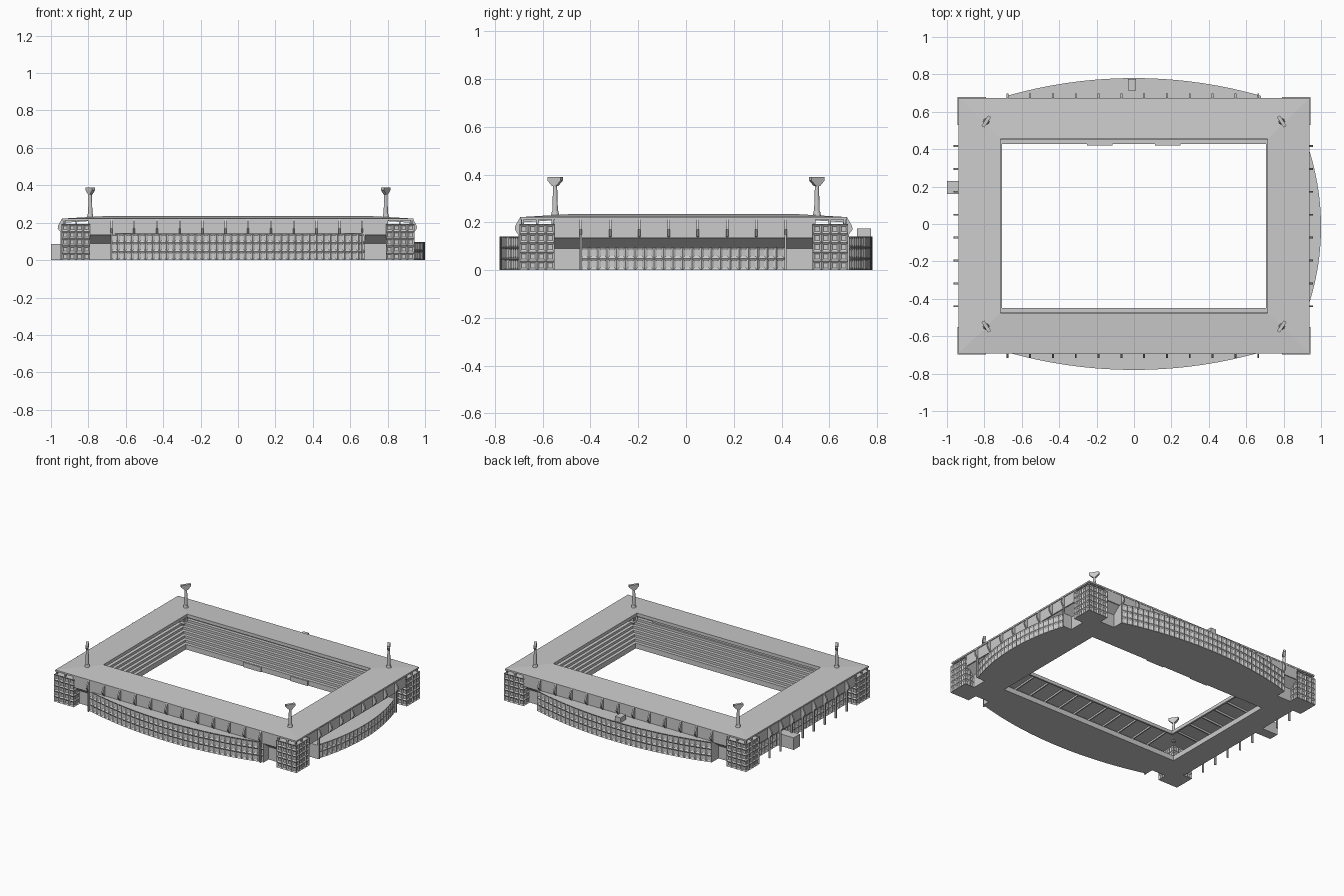
import bpy, bmesh, math
from mathutils import Vector, Matrix

if "Cube" in bpy.data.objects:
    bpy.data.objects.remove(bpy.data.objects["Cube"])

CY = -0.01                # centre line of the bowl in y
HX, HY = 0.715, 0.465     # half size of the roof opening


def finish(bm, name):
    bmesh.ops.recalc_face_normals(bm, faces=bm.faces[:])
    me = bpy.data.meshes.new(name)
    bm.to_mesh(me)
    bm.free()
    ob = bpy.data.objects.new(name, me)
    bpy.context.collection.objects.link(ob)
    return ob


def add_box(bm, x0, x1, y0, y1, z0, z1):
    m = Matrix.Translation(((x0 + x1) / 2, (y0 + y1) / 2, (z0 + z1) / 2))
    m = m @ Matrix.Diagonal((abs(x1 - x0), abs(y1 - y0), abs(z1 - z0), 1))
    bmesh.ops.create_cube(bm, size=1, matrix=m)


def box(name, *dims):
    bm = bmesh.new()
    add_box(bm, *dims)
    return finish(bm, name)


def ring_sweep(name, profile):
    """Closed profile of (dx, dy, z) offsets carried round the rectangular opening."""
    bm = bmesh.new()
    loops = [[bm.verts.new((sx * (HX + dx), CY + sy * (HY + dy), z))
              for sx, sy in ((-1, -1), (1, -1), (1, 1), (-1, 1))] for dx, dy, z in profile]
    for i, a in enumerate(loops):
        b = loops[(i + 1) % len(loops)]
        for k in range(4):
            j = (k + 1) % 4
            bm.faces.new((a[k], a[j], b[j], b[k]))
    return finish(bm, name)


def windowed_block(name, plan, z0, z1, rows, n_win, frame):
    """Prism over a plan; the first n_win sides get recessed windows."""
    bm = bmesh.new()
    levels = [[bm.verts.new((x, y, z0 + (z1 - z0) * r / rows)) for x, y in plan]
              for r in range(rows + 1)]
    windows = []
    n = len(plan)
    for a, b in zip(levels, levels[1:]):
        for k in range(n):
            j = (k + 1) % n
            f = bm.faces.new((a[k], a[j], b[j], b[k]))
            if k < n_win:
                windows.append(f)
    bm.faces.new(levels[0])
    bm.faces.new(levels[-1])
    bmesh.ops.recalc_face_normals(bm, faces=bm.faces[:])
    bmesh.ops.inset_individual(bm, faces=windows, thickness=frame, depth=-0.007,
                               use_even_offset=True)
    return finish(bm, name)


def arc(half, apex, sag, n):
    r = (half ** 2 + sag ** 2) / (2 * sag)
    a = math.asin(half / r)
    return [(r * math.sin(t), apex - r + r * math.cos(t))
            for t in (-a + 2 * a * i / n for i in range(n + 1))]


# seating bowl: recessed base, overhanging soffit, stepped rows inside
STEPS = 10
bowl = [(-0.01, -0.027, 0), (0.155, 0.155, 0), (0.155, 0.155, 0.09),
        (0.216, 0.216, 0.14), (0.216, 0.216, 0.18)]
for i in range(STEPS, 0, -1):
    t = (i - 1) / STEPS
    dx, dy = -0.01 + 0.215 * t, -0.027 + 0.232 * t
    z = 0.02 + 0.16 * i / STEPS
    bowl += [(dx, dy, z), (dx, dy, z - 0.016)]
ring_sweep("seating_bowl", bowl)

# roof with its inner fascia
ring_sweep("roof", [(0.223, 0.218, 0.211), (0.223, 0.218, 0.222), (0, 0, 0.235),
                    (0, 0, 0.212), (0.012, 0.012, 0.212), (0.012, 0.012, 0.226)])

# upper facade panels between the corner towers
for s in (-1, 1):
    y = CY + s * 0.675
    box("upper_facade_long", -0.79, 0.79, y - 0.006, y + 0.006, 0.135, 0.22)
    box("upper_facade_short", s * 0.92, s * 0.932, -0.55, 0.54, 0.135, 0.22)

# bowed front, back and right-hand buildings
for name, s in (("front_building", -1), ("back_building", 1)):
    plan = [(x, s * y) for x, y in arc(0.68, 0.78, 0.095, 36)]
    plan += [(0.68, s * 0.6), (-0.68, s * 0.6)]
    windowed_block(name, plan, 0, 0.141, 3, 36, 0.011)
plan = [(x, y - 0.015) for y, x in arc(0.43, 1.0, 0.07, 22)]
plan += [(0.86, 0.415), (0.86, -0.445)]
windowed_block("right_building", plan, 0, 0.097, 2, 22, 0.011)

# left wall with windows, entrance block and the box on the back building
plan = [(-0.878, -0.54 + 1.08 * i / 26) for i in range(27)] + [(-0.86, 0.54), (-0.86, -0.54)]
windowed_block("left_wall", plan, 0, 0.09, 2, 26, 0.011)
box("left_entrance", -1.0, -0.86, 0.16, 0.23, 0, 0.085)
box("rooftop_plant_box", -0.033, 0.01, 0.715, 0.775, 0.135, 0.175)
for x in (-0.185, 0.178):
    box("dugout", x - 0.065, x + 0.07, 0.42, 0.44, 0, 0.034)

# corner towers, with short posts holding the roof over an open gap
N = 4
for sx in (-1, 1):
    for sy in (-1, 1):
        c = [(0.79, 0.54), (0.943, 0.54), (0.943, 0.688), (0.79, 0.688)]
        plan = []
        for i in range(4):
            a, b = Vector(c[i]), Vector(c[(i + 1) % 4])
            for k in range(N):
                p = a.lerp(b, k / N)
                plan.append((sx * p.x, CY + sy * p.y))
        windowed_block("corner_tower", plan, 0, 0.192, 5, 4 * N, 0.009)
        bm = bmesh.new()
        for x, y in ((0.93, 0.674), (0.865, 0.674), (0.797, 0.674), (0.93, 0.612), (0.93, 0.548)):
            px, py = sx * x, CY + sy * y
            add_box(bm, px - 0.005, px + 0.005, py - 0.005, py + 0.005, 0.19, 0.217)
        finish(bm, "tower_roof_posts")


# roof brackets, ground posts and roof beams on each side
def bracket_row(name, positions, edge, inner, direction, posts):
    """direction is the outward unit vector; positions run along the facade."""
    out = Vector((direction[0], direction[1], 0))
    side = Vector((abs(direction[1]), abs(direction[0]), 0))
    bm = bmesh.new()

    def slab(p, pts, half):
        a, b = [[bm.verts.new(side * (p + s * half) + out * o + Vector((0, 0, z)))
                 for o, z in pts] for s in (-1, 1)]
        bm.faces.new(a)
        bm.faces.new(b)
        for k in range(len(pts)):
            j = (k + 1) % len(pts)
            bm.faces.new((a[k], a[j], b[j], b[k]))

    for p in positions:
        slab(p, [(edge - 0.012, 0.135), (edge + 0.006, 0.14), (edge + 0.027, 0.17),
                 (edge + 0.025, 0.185), (edge + 0.004, 0.222), (edge - 0.012, 0.222)], 0.005)
        slab(p, [(inner, 0.214), (edge - 0.01, 0.2), (edge - 0.01, 0.22), (inner, 0.232)], 0.004)
        if posts or p in (positions[0], positions[-1]):
            slab(p, [(edge, 0), (edge + 0.012, 0), (edge + 0.012, 0.155), (edge, 0.155)], 0.004)
    finish(bm, name)


xs = [-0.677 + 1.341 * i / 11 for i in range(12)]
ys = [-0.44 + 0.857 * i / 7 for i in range(8)]
bracket_row("front_brackets", xs, 0.69, 0.475, (0, -1), False)
bracket_row("back_brackets", xs, 0.67, 0.456, (0, 1), False)
bracket_row("left_brackets", ys, 0.937, 0.716, (-1, 0), True)
bracket_row("right_brackets", ys, 0.93, 0.716, (1, 0), False)

# floodlight masts with flared lamp heads turned to the pitch
for sx in (-1, 1):
    for sy in (-1, 1):
        bm = bmesh.new()
        bmesh.ops.create_cone(bm, cap_ends=True, segments=12, radius1=0.013, radius2=0.008,
                              depth=0.15, matrix=Matrix.Translation((0, 0, 0.29)))
        bmesh.ops.create_cone(bm, cap_ends=True, segments=12, radius1=0.018, radius2=0.013,
                              depth=0.025, matrix=Matrix.Translation((0, 0, 0.235)))
        pts = [(-0.01, 0.352), (0.01, 0.352), (0.033, 0.375), (0.033, 0.389),
               (-0.033, 0.389), (-0.033, 0.375)]
        a, b = [[bm.verts.new((o, y, z)) for o, z in pts] for y in (-0.009, 0.009)]
        bm.faces.new(a)
        bm.faces.new(b)
        for k in range(6):
            j = (k + 1) % 6
            bm.faces.new((a[k], a[j], b[j], b[k]))
        ob = finish(bm, "floodlight")
        ob.location = (sx * 0.79, sy * 0.548, 0)
        ob.rotation_euler.z = -sx * sy * math.radians(57)
